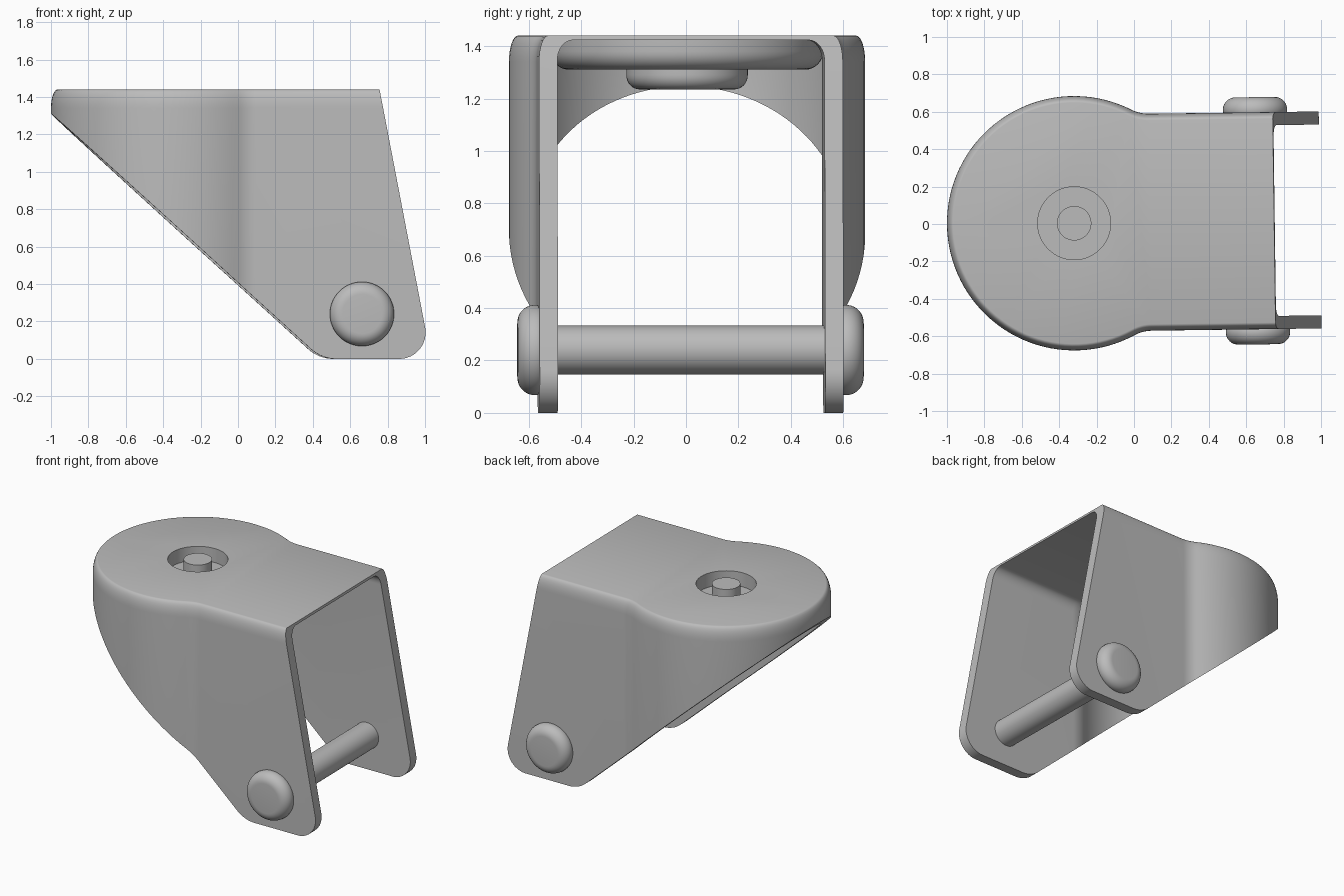
import bpy, bmesh, math
from mathutils import Matrix, Vector

if "Cube" in bpy.data.objects:
    bpy.data.objects.remove(bpy.data.objects["Cube"])

metal = bpy.data.materials.new("grey_metal")
metal.diffuse_color = (0.5, 0.5, 0.5, 1)
metal.use_nodes = True
metal.node_tree.nodes["Principled BSDF"].inputs["Base Color"].default_value = metal.diffuse_color
parts = []


def loft(name, loops):
    """Skin a list of equal-length closed loops and cap both ends."""
    bm = bmesh.new()
    rings = [[bm.verts.new(p) for p in lp] for lp in loops]
    n = len(rings[0])
    for a, b in zip(rings, rings[1:]):
        for i in range(n):
            j = (i + 1) % n
            bm.faces.new((a[i], a[j], b[j], b[i]))
    bm.faces.new(rings[0])
    bm.faces.new(rings[-1])
    bmesh.ops.recalc_face_normals(bm, faces=bm.faces)
    me = bpy.data.meshes.new(name)
    bm.to_mesh(me)
    bm.free()
    me.materials.append(metal)
    ob = bpy.data.objects.new(name, me)
    bpy.context.collection.objects.link(ob)
    return ob


def lathe(name, profile, n=64):
    return loft(name, [[(r * math.cos(2 * math.pi * i / n), r * math.sin(2 * math.pi * i / n), z)
                        for i in range(n)] for r, z in profile])


def arc(cx, cy, rx, ry, a0, a1, n=8):
    out = []
    for i in range(n + 1):
        a = math.radians(a0 + (a1 - a0) * i / n)
        out.append((cx + rx * math.cos(a), cy + ry * math.sin(a)))
    return out


def outline(off, z, x_end):
    """Round back blended into two straight sides, inset by off."""
    R, H, F = 0.68, 0.58, 0.2
    yc = H + F
    xc = math.sqrt((R + F) ** 2 - yc ** 2)
    a = math.degrees(math.atan2(yc, xc))
    half = [(x_end, H - off)]
    half += arc(xc, yc, F + off, F + off, -90, a - 180, 8)
    half += arc(0, 0, R - off, R - off, a, 180, 36)[1:]
    return [(x, y, z) for x, y in half + [(x, -y) for x, y in half[-2::-1]]]


def fillet(p, prev, nxt, r, n=10):
    p, u, v = Vector(p), Vector(prev) - Vector(p), Vector(nxt) - Vector(p)
    u.normalize()
    v.normalize()
    half = u.angle(v) / 2
    c = p + (u + v).normalized() * r / math.sin(half)
    s, e = p + u * r / math.tan(half) - c, p + v * r / math.tan(half) - c
    return [tuple(c + s.lerp(e, i / n).normalized() * r) for i in range(n + 1)]


def boolean(ob, cutter, op):
    m = ob.modifiers.new("cut", 'BOOLEAN')
    m.operation, m.object, m.solver = op, cutter, 'EXACT'
    bpy.context.view_layer.objects.active = ob
    bpy.ops.object.modifier_apply(modifier=m.name)
    bpy.data.objects.remove(cutter)


# housing: outer block with rounded top edge
outer = [outline(0, -0.2, 1.5)] + [outline(0.68 - x, z, 1.5)
         for x, z in arc(0.645, 1.34, 0.035, 0.10, 0, 90)]
housing = loft("housing", outer)
# hollow inside with a rounded ceiling edge
inner = [outline(0.07, -0.4, 1.8)] + [outline(0.68 - x, z, 1.8)
         for x, z in arc(0.55, 1.345, 0.06, 0.078, 0, 90)]
boolean(housing, loft("hollow_cutter", inner), 'DIFFERENCE')
# side silhouette: slanted front, rounded foot, sloping underside
tl, tr = (-0.9, 1.511), (1.029, 1.65)
br, bl = (1.345, 0.0), (0.76, 0.0)
side = [tl, (-0.9, 1.65), tr] + fillet(br, tr, bl, 0.14) + fillet(bl, br, tl, 0.2)
boolean(housing, loft("side_cutter", [[(x, y, z) for x, z in side] for y in (-1, 1)]), 'INTERSECT')
# round hole in the top
boolean(housing, lathe("hole_cutter", [(0.195, 1.2), (0.195, 1.6)]), 'DIFFERENCE')
parts.append(housing)

# bearing cup under the top, open at the hole
cup = [(0.195, 1.34), (0.195, 1.43), (0.52, 1.43)]
cup += arc(0.45, 1.38, 0.07, 0.07, 0, -90)
cup += [(0.232, 1.31)] + arc(0.182, 1.29, 0.05, 0.055, 0, -90)
parts.append(lathe("bearing_cup", cup))
# pin in the hole
parts.append(lathe("king_pin", [(0.092, 1.33), (0.092, 1.44)], 48))

# axle and its two rounded heads
to_axle = Matrix.Translation((0.975, 0, 0.24))
axle = lathe("axle", [(0.093, -0.55), (0.093, 0.55)], 48)
axle.data.transform(to_axle @ Matrix.Rotation(math.pi / 2, 4, 'X'))
parts.append(axle)
for name, s in (("axle_head_front", 1), ("axle_head_back", -1)):
    head = lathe(name, [(0.16, 0.56)] + arc(0.105, 0.595, 0.067, 0.066, -15, 90, 10))
    head.data.transform(to_axle @ Matrix.Rotation(s * math.pi / 2, 4, 'X'))
    parts.append(head)

# place everything with its slight turn, then smooth
place = Matrix.Translation((-0.32, 0.004, 0)) @ Matrix.Rotation(0.0135, 4, 'Z')
bpy.ops.object.select_all(action='DESELECT')
for ob in parts:
    ob.data.transform(place)
    ob.select_set(True)
bpy.context.view_layer.objects.active = housing
bpy.ops.object.shade_smooth_by_angle(angle=math.radians(32))
